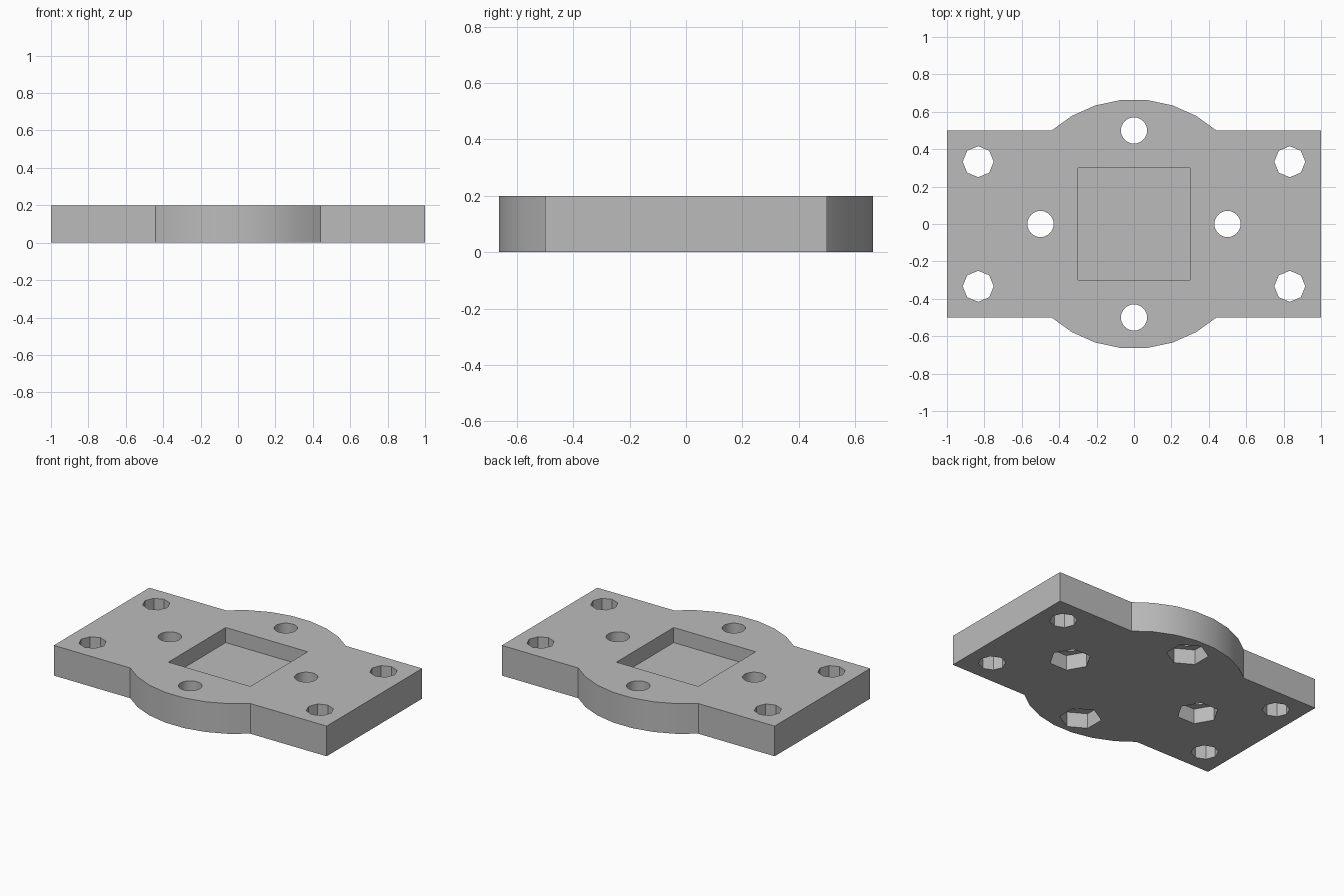
import bpy
import bmesh
from math import sin, cos, radians

default = bpy.data.objects.get("Cube")
if default:
    bpy.data.objects.remove(default, do_unlink=True)

THICK = 0.2
DEPTH = 0.1      # depth of the recesses
OVER = 0.05      # how far cutters stick out

grey = bpy.data.materials.new("light_grey")
grey.use_nodes = True
colour = (0.5, 0.5, 0.5, 1)
grey.diffuse_color = colour
grey.node_tree.nodes["Principled BSDF"].inputs["Base Color"].default_value = colour


def prism(name, points, z0, z1):
    """Extrude a flat outline from z0 up to z1."""
    bm = bmesh.new()
    face = bm.faces.new([bm.verts.new((x, y, z0)) for x, y in points])
    top = bmesh.ops.extrude_face_region(bm, geom=[face])
    moved = [v for v in top["geom"] if isinstance(v, bmesh.types.BMVert)]
    bmesh.ops.translate(bm, verts=moved, vec=(0, 0, z1 - z0))
    bmesh.ops.recalc_face_normals(bm, faces=bm.faces)
    mesh = bpy.data.meshes.new(name)
    bm.to_mesh(mesh)
    bm.free()
    mesh.materials.append(grey)
    obj = bpy.data.objects.new(name, mesh)
    bpy.context.collection.objects.link(obj)
    return obj


def ring(cx, cy, radius, sides, turn=0):
    angles = [radians(turn + 360 * i / sides) for i in range(sides)]
    return [(cx + radius * cos(a), cy + radius * sin(a)) for a in angles]


# Rectangular plate with a round bulge on the front and back edges
bulge = [(0.6667 * cos(radians(a)), 0.6667 * sin(radians(a)))
         for a in range(60, 121, 12)]
back_edge = [(1, 0.5), (0.44, 0.5)] + bulge + [(-0.44, 0.5), (-1, 0.5)]
front_edge = [(-x, -y) for x, y in back_edge]
plate = prism("mounting_plate", back_edge + front_edge, 0, THICK)

cutters = []

# Octagonal corner holes
for sx in (-1, 1):
    for sy in (-1, 1):
        outline = ring(sx * 0.833, sy * 0.333, 0.083, 8)
        cutters.append(prism("corner_hole_cutter", outline, -OVER, THICK + OVER))

# Round bolt holes with hexagonal nut pockets underneath
for turn in range(0, 360, 90):
    cx, cy = 0.5 * cos(radians(turn)), 0.5 * sin(radians(turn))
    cutters.append(prism("bolt_hole_cutter", ring(cx, cy, 0.07, 32), -OVER, THICK + OVER))
    cutters.append(prism("nut_pocket_cutter", ring(cx, cy, 0.127, 6, turn), -OVER, DEPTH))

# Square recess in the top
square = [(-0.3, -0.3), (0.3, -0.3), (0.3, 0.3), (-0.3, 0.3)]
cutters.append(prism("square_recess_cutter", square, THICK - DEPTH, THICK + OVER))

# Cut everything out of the plate
bpy.ops.object.select_all(action='DESELECT')
plate.select_set(True)
bpy.context.view_layer.objects.active = plate
for cutter in cutters:
    cutter.hide_render = True
    cut = plate.modifiers.new("cut", 'BOOLEAN')
    cut.operation = 'DIFFERENCE'
    cut.solver = 'EXACT'
    cut.object = cutter
    bpy.ops.object.modifier_apply(modifier=cut.name)
for cutter in cutters:
    bpy.data.objects.remove(cutter, do_unlink=True)

# Smooth the curved walls, keep the corners crisp
bpy.ops.object.shade_smooth_by_angle(angle=radians(30))
